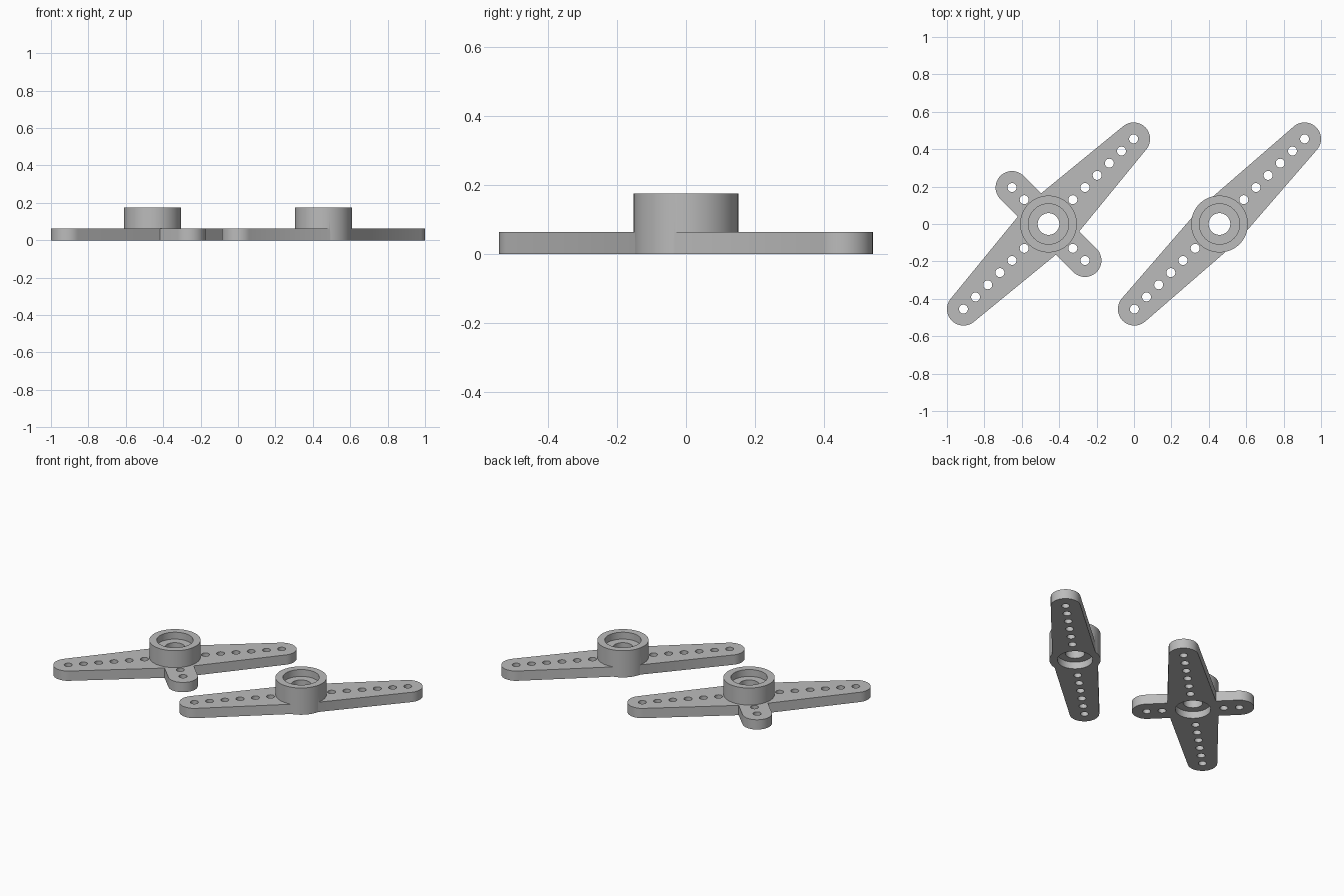
import bpy, bmesh, math
from mathutils import Matrix

if "Cube" in bpy.data.objects:
    bpy.data.objects.remove(bpy.data.objects["Cube"])

STEP = 0.065            # hole spacing along x and y of the diagonal
HUB_R, HUB_H, ARM_H, TIP_R = 0.152, 0.175, 0.064, 0.088
DIAG = math.sqrt(2)

grey = bpy.data.materials.new("light grey plastic")
grey.diffuse_color = (0.5, 0.5, 0.5, 1)
grey.use_nodes = True
grey.node_tree.nodes["Principled BSDF"].inputs["Base Color"].default_value = grey.diffuse_color


def make(name, bm):
    bmesh.ops.recalc_face_normals(bm, faces=bm.faces)
    me = bpy.data.meshes.new(name)
    bm.to_mesh(me)
    bm.free()
    ob = bpy.data.objects.new(name, me)
    bpy.context.collection.objects.link(ob)
    me.materials.append(grey)
    return ob


def add_cylinder(bm, r, z0, z1, x=0, y=0, seg=32):
    bmesh.ops.create_cone(bm, cap_ends=True, segments=seg, radius1=r, radius2=r, depth=z1 - z0,
                          matrix=Matrix.Translation((x, y, (z0 + z1) / 2)))


def double_arm(name, reach, mid_w, angle):
    """Flat bar with two round tips, widest (half width mid_w) in the middle."""
    s = math.asin((mid_w - TIP_R) / reach)
    half = math.pi / 2 - s
    pts = []
    for sign in (1, -1):
        for i in range(25):
            a = -half + 2 * half * i / 24
            pts.append((sign * (reach + TIP_R * math.cos(a)), sign * TIP_R * math.sin(a)))
        if mid_w > TIP_R:
            pts.append((0, sign * (TIP_R + reach * math.sin(s)) / math.cos(s)))
    bm = bmesh.new()
    face = bm.faces.new([bm.verts.new((x, y, 0)) for x, y in pts])
    ext = bmesh.ops.extrude_face_region(bm, geom=[face])
    bmesh.ops.translate(bm, vec=(0, 0, ARM_H),
                        verts=[g for g in ext["geom"] if isinstance(g, bmesh.types.BMVert)])
    bmesh.ops.rotate(bm, verts=bm.verts, matrix=Matrix.Rotation(angle, 3, "Z"))
    return make(name, bm)


def boolean(ob, other, op):
    mod = ob.modifiers.new(op, "BOOLEAN")
    mod.operation, mod.object, mod.solver = op, other, "EXACT"
    bpy.context.view_layer.objects.active = ob
    bpy.ops.object.modifier_apply(modifier=mod.name)
    bpy.data.objects.remove(other)


def horn(name, x, mid_w, short_arm):
    # hub
    bm = bmesh.new()
    add_cylinder(bm, HUB_R, 0, HUB_H, seg=96)
    ob = make(name, bm)

    # arms
    boolean(ob, double_arm("long_arm", 7 * STEP * DIAG, mid_w, math.pi / 4), "UNION")
    if short_arm:
        boolean(ob, double_arm("short_arm", 3 * STEP * DIAG, TIP_R, -math.pi / 4), "UNION")

    # rows of small holes
    bm = bmesh.new()
    for sign in (1, -1):
        for k in range(2, 8):
            add_cylinder(bm, 0.024, -0.05, 0.1, sign * k * STEP, sign * k * STEP)
        for k in range(2, 4) if short_arm else ():
            add_cylinder(bm, 0.024, -0.05, 0.1, sign * k * STEP, -sign * k * STEP)
    boolean(ob, make("hole_cutter", bm), "DIFFERENCE")

    # stepped bore: socket below, screw hole, recess above
    for r, z0, z1 in ((0.058, -0.1, 0.3), (0.105, -0.1, 0.045), (0.108, 0.13, 0.3)):
        bm = bmesh.new()
        add_cylinder(bm, r, z0, z1, seg=64)
        boolean(ob, make("bore_cutter", bm), "DIFFERENCE")

    ob.location.x = x
    bpy.ops.object.select_all(action="DESELECT")
    ob.select_set(True)
    bpy.context.view_layer.objects.active = ob
    bpy.ops.object.shade_smooth_by_angle(angle=math.radians(30))


horn("cross_lever", -0.457, 0.152, True)
horn("straight_lever", 0.457, 0.134, False)
